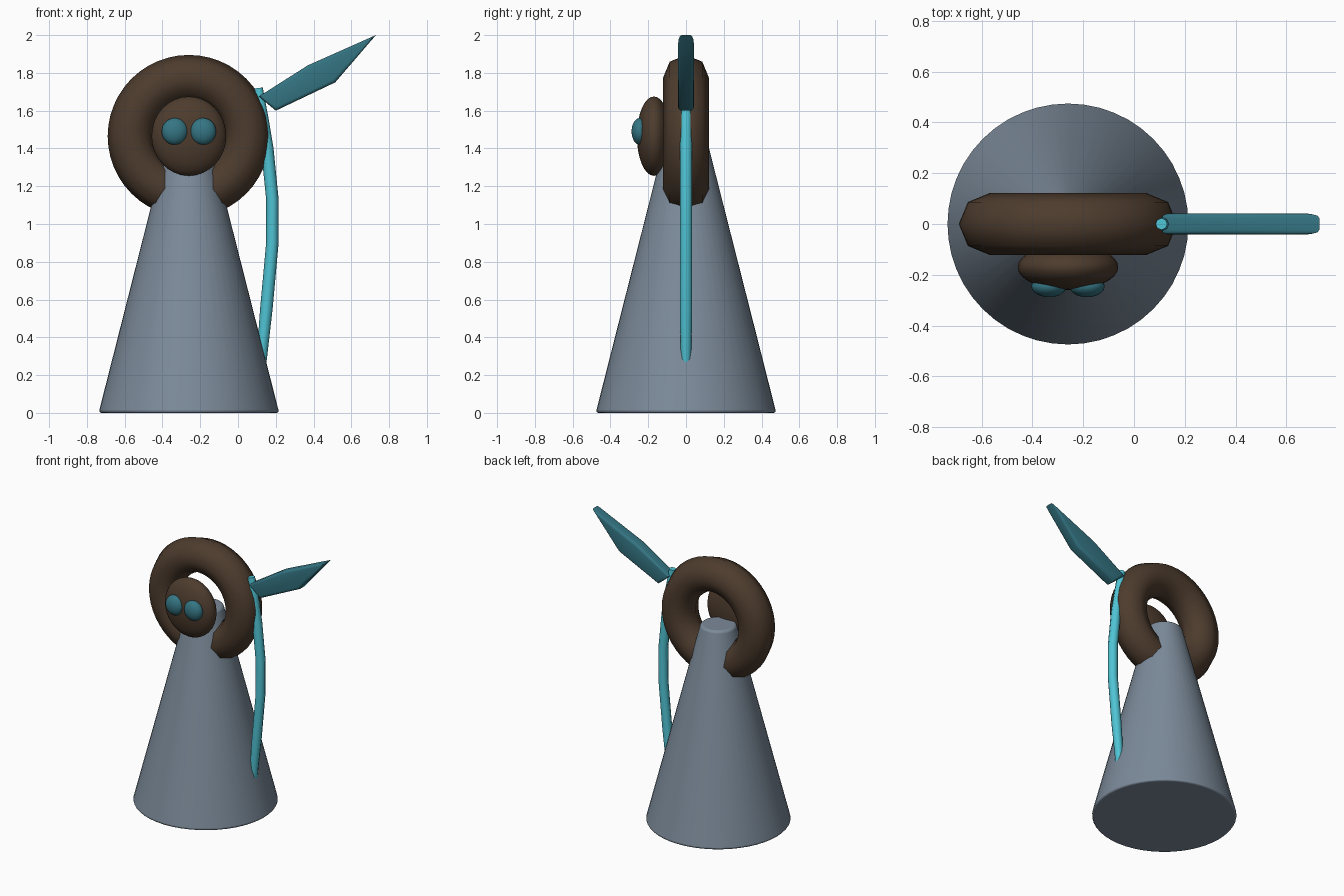
import bpy, bmesh

if "Cube" in bpy.data.objects:
    bpy.data.objects.remove(bpy.data.objects["Cube"])

CX = -0.26  # axis shared by body, ring and face


def material(name, rgb):
    m = bpy.data.materials.new(name)
    m.diffuse_color = (*rgb, 1)
    m.use_nodes = True
    m.node_tree.nodes["Principled BSDF"].inputs["Base Color"].default_value = m.diffuse_color
    return m


slate = material("slate", (0.20, 0.255, 0.32))
brown = material("brown", (0.075, 0.045, 0.027))
teal = material("teal", (0.035, 0.18, 0.23))
cyan = material("cyan", (0.08, 0.55, 0.66))


def finish(name, mat, angle=0.7):
    ob = bpy.context.object
    ob.name = name
    ob.data.materials.append(mat)
    bpy.ops.object.shade_smooth_by_angle(angle=angle)
    return ob


def ellipsoid(name, loc, size, mat):
    bpy.ops.mesh.primitive_uv_sphere_add(segments=32, ring_count=16, location=loc)
    bpy.context.object.scale = size
    bpy.ops.object.transform_apply(location=False, rotation=False, scale=True)
    return finish(name, mat, 3.1)


# Tapered body with softened rims
bpy.ops.mesh.primitive_cone_add(vertices=48, radius1=0.478, radius2=0.117,
                                depth=1.42, location=(CX, 0, 0.71))
body = bpy.context.object
bev = body.modifiers.new("rim", 'BEVEL')
bev.width = 0.015
bev.segments = 3
bev.limit_method = 'ANGLE'
finish("body", slate)

# Upright ring with an eight-sided section
bpy.ops.mesh.primitive_torus_add(major_radius=0.308, minor_radius=0.122,
                                 major_segments=48, minor_segments=8,
                                 location=(CX, 0, 1.465), rotation=(1.5708, 0, 0))
finish("ring", brown, 3.1)

# Face and eyes
ellipsoid("face", (CX, -0.17, 1.465), (0.198, 0.09, 0.21), brown)
for side, label in ((-1, "left"), (1, "right")):
    ellipsoid(label + "_eye", (CX + side * 0.075, -0.245, 1.49),
              (0.069, 0.043, 0.071), teal)

# Thin hanging stem along the right side
cu = bpy.data.curves.new("stem", 'CURVE')
cu.dimensions = '3D'
cu.bevel_depth = 0.033
cu.bevel_resolution = 2
cu.use_fill_caps = True
path = [(0.108, 1.72), (0.13, 1.55), (0.155, 1.4), (0.182, 1.13),
        (0.182, 0.9), (0.15, 0.55), (0.12, 0.23)]
sp = cu.splines.new('POLY')
sp.points.add(len(path) - 1)
for p, (x, z) in zip(sp.points, path):
    p.co = (x, 0, z, 1)
sp.points[0].radius = 0.7
sp.points[-1].radius = 0.8
stem = bpy.data.objects.new("stem", cu)
bpy.context.collection.objects.link(stem)
bpy.ops.object.select_all(action='DESELECT')
stem.select_set(True)
bpy.context.view_layer.objects.active = stem
bpy.ops.object.convert(target='MESH')
finish("stem", cyan, 0.9)

# Blade: flat pointed outline, extruded with rounded rims
outline = [(0.11, 1.675), (0.2, 1.6), (0.515, 1.75), (0.73, 2.0), (0.37, 1.84)]
half = 0.042
bm = bmesh.new()
face = bm.faces.new([bm.verts.new((x, -half, z)) for x, z in outline])
ext = bmesh.ops.extrude_face_region(bm, geom=[face], use_keep_orig=True)
for v in ext["geom"]:
    if isinstance(v, bmesh.types.BMVert):
        v.co.y = half
bmesh.ops.recalc_face_normals(bm, faces=bm.faces)
rims = [e for e in bm.edges if abs(e.verts[0].co.y - e.verts[1].co.y) < 0.001]
bmesh.ops.bevel(bm, geom=rims, offset=0.018, segments=3, profile=0.5, affect='EDGES')
me = bpy.data.meshes.new("blade")
bm.to_mesh(me)
bm.free()
blade = bpy.data.objects.new("blade", me)
bpy.context.collection.objects.link(blade)
bpy.ops.object.select_all(action='DESELECT')
blade.select_set(True)
bpy.context.view_layer.objects.active = blade
finish("blade", teal, 0.6)
